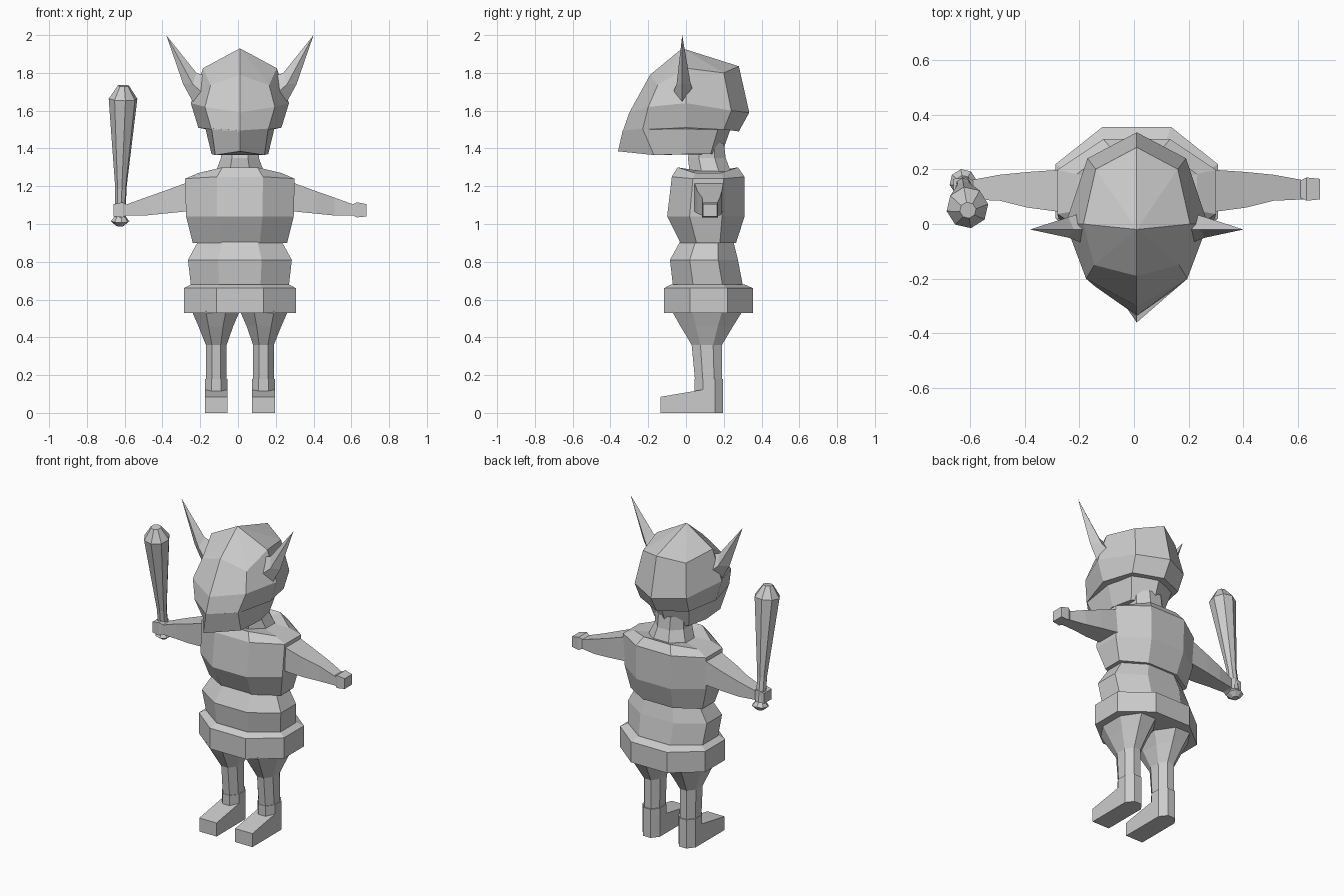
import bpy
import bmesh
import math
from mathutils import Vector, Matrix

cube = bpy.data.objects.get("Cube")
if cube:
    bpy.data.objects.remove(cube, do_unlink=True)

AXIS = 0.01  # the body's plane of symmetry

clay = bpy.data.materials.new("plain_grey")
clay.use_nodes = True
clay.diffuse_color = (0.6, 0.6, 0.6, 1)
clay.node_tree.nodes["Principled BSDF"].inputs["Base Color"].default_value = clay.diffuse_color


def loft(name, rings, side=1, offset=AXIS):
    """Skin rings of equal point count; a ring of one point closes to a tip."""
    bm = bmesh.new()
    loops = [[bm.verts.new((side * x + offset, y, z)) for x, y, z in ring] for ring in rings]
    for low, high in zip(loops, loops[1:]):
        count = max(len(low), len(high))
        for i in range(count):
            j = (i + 1) % count
            if len(high) == 1:
                bm.faces.new((low[i], low[j], high[0]))
            elif len(low) == 1:
                bm.faces.new((low[0], high[j], high[i]))
            else:
                bm.faces.new((low[i], low[j], high[j], high[i]))
    for end in (loops[0], loops[-1]):
        if len(end) > 2:
            bm.faces.new(end)
    bmesh.ops.recalc_face_normals(bm, faces=bm.faces)
    mesh = bpy.data.meshes.new(name)
    bm.to_mesh(mesh)
    bm.free()
    mesh.materials.append(clay)
    obj = bpy.data.objects.new(name, mesh)
    bpy.context.collection.objects.link(obj)
    return obj


def octagon(x0, x1, y0, y1, z, cut=0.29):
    """Level rectangle with cut corners."""
    cx, cy = (x1 - x0) * cut, (y1 - y0) * cut
    return [(x0 + cx, y0, z), (x1 - cx, y0, z), (x1, y0 + cy, z), (x1, y1 - cy, z),
            (x1 - cx, y1, z), (x0 + cx, y1, z), (x0, y1 - cy, z), (x0, y0 + cy, z)]


def body_ring(half, front, back, z, drop=0.0):
    """Octagon about the middle, with its sides lowered by drop."""
    ring = octagon(-half, half, front, back, z)
    return [(x, y, h - drop if abs(x) > half * 0.9 else h) for x, y, h in ring]


def mirrored(half):
    """Close a half outline running from front middle to back middle."""
    return half + [(-x, y, z) for x, y, z in half[-2:0:-1]]


def box_ring(x, y0, y1, z0, z1):
    """Upright rectangle across an arm."""
    return [(x, y0, z0), (x, y1, z0), (x, y1, z1), (x, y0, z1)]


# Torso, belly, belt and neck
loft("torso", [body_ring(0.25, -0.03, 0.265, 0.9),
               body_ring(0.285, -0.1, 0.31, 1.04),
               body_ring(0.29, -0.075, 0.31, 1.25, 0.01),
               body_ring(0.22, -0.045, 0.275, 1.3, 0.03),
               body_ring(0.12, 0.02, 0.22, 1.28)])
loft("belly", [body_ring(0.255, -0.07, 0.3, 0.65),
               body_ring(0.26, -0.07, 0.3, 0.68),
               body_ring(0.275, -0.085, 0.275, 0.81),
               body_ring(0.22, -0.03, 0.25, 0.91)])
loft("belt", [body_ring(0.297, -0.116, 0.355, 0.53),
              body_ring(0.297, -0.116, 0.355, 0.66),
              body_ring(0.26, -0.08, 0.31, 0.68)])
loft("neck", [body_ring(0.13, 0.02, 0.24, 1.27),
              body_ring(0.1, 0.01, 0.21, 1.35),
              body_ring(0.1, 0.03, 0.2, 1.43)])

# Head: helmet-like skull over a narrower jaw
loft("skull", [mirrored([(0, -0.335, 1.49), (0.15, -0.23, 1.5), (0.22, 0, 1.51),
                         (0.17, 0.2, 1.5), (0, 0.28, 1.49)]),
               mirrored([(0, -0.3, 1.59), (0.185, -0.2, 1.62), (0.26, 0, 1.64),
                         (0.18, 0.24, 1.6), (0, 0.335, 1.59)]),
               mirrored([(0, -0.19, 1.79), (0.155, -0.15, 1.735), (0.195, 0, 1.825),
                         (0.15, 0.2, 1.8), (0, 0.28, 1.835)]),
               [(0, -0.02, 1.93)]])
loft("jaw", [mirrored([(0, -0.36, 1.385), (0.13, -0.17, 1.365), (0.15, 0, 1.37),
                       (0.12, 0.13, 1.37), (0, 0.19, 1.375)]),
             mirrored([(0, -0.335, 1.495), (0.15, -0.23, 1.505), (0.185, 0, 1.515),
                       (0.15, 0.17, 1.505), (0, 0.235, 1.5)])])

for side, label in ((1, "left"), (-1, "right")):
    # Pointed ear
    loft(label + "_ear", [[(0.17, -0.08, 1.67), (0.24, -0.02, 1.63), (0.17, 0.05, 1.67), (0.17, -0.02, 1.78)],
                          [(0.25, -0.05, 1.74), (0.3, -0.02, 1.74), (0.25, 0.025, 1.74), (0.23, -0.02, 1.8)],
                          [(0.39, -0.02, 2)]], side)
    # Arm, tapering to the wrist, and fist
    loft(label + "_arm", [box_ring(0.25, 0.04, 0.2, 1.07, 1.23),
                          box_ring(0.4, 0.06, 0.19, 1.055, 1.175),
                          box_ring(0.5, 0.085, 0.18, 1.045, 1.14),
                          box_ring(0.61, 0.09, 0.16, 1.045, 1.1)], side)
    loft(label + "_fist", [box_ring(0.59, 0.1, 0.155, 1.05, 1.1),
                           box_ring(0.62, 0.085, 0.17, 1.035, 1.115),
                           box_ring(0.67, 0.09, 0.165, 1.04, 1.105)], side)
    # Leg and boot
    loft(label + "_leg", [octagon(0.07, 0.18, 0.05, 0.19, 0.15),
                          octagon(0.07, 0.18, 0.03, 0.19, 0.36),
                          octagon(0.035, 0.22, -0.03, 0.25, 0.46),
                          octagon(0, 0.255, -0.075, 0.3, 0.54)], side)
    loft(label + "_boot", [octagon(0.065, 0.185, 0.045, 0.197, z) for z in (0, 0.18)], side)
    loft(label + "_toe", [[(0.065, y, 0), (0.185, y, 0), (0.185, y, top), (0.065, y, top)]
                          for y, top in ((-0.135, 0.085), (0.1, 0.125))], side)

# Club gripped in the right fist, leaning forward
club_foot, club_tip = Vector((-0.625, 0.155, 0.99)), Vector((-0.607, 0.05, 1.735))
SIDES = 8
profile = [(0, 0.02), (0.025, 0.05), (0.05, 0.03), (0.2, 0.03), (0.68, 0.077), (0.75, 0.03)]
club = loft("club", [[(radius * math.cos(math.tau * i / SIDES), radius * math.sin(math.tau * i / SIDES), h)
                      for i in range(SIDES)] for h, radius in profile], offset=0)
lean = (club_tip - club_foot).to_track_quat("Z", "Y").to_matrix().to_4x4()
club.data.transform(Matrix.Translation(club_foot) @ lean)
